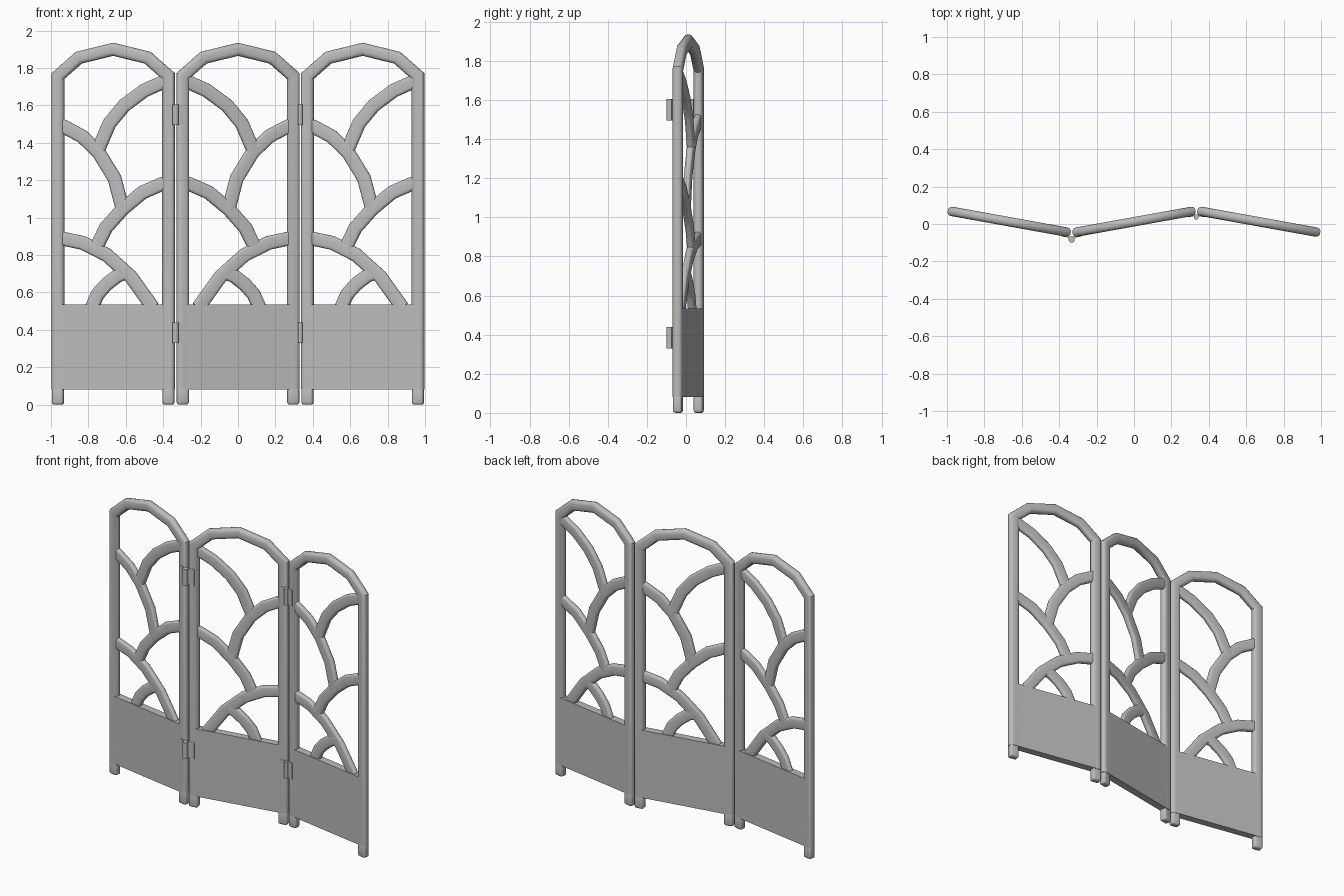
import bpy
import bmesh
import math
from mathutils import Matrix, Vector

cube = bpy.data.objects.get("Cube")
if cube:
    bpy.data.objects.remove(cube, do_unlink=True)

grey = bpy.data.materials.new("plain grey")
grey.use_nodes = True
grey.diffuse_color = (0.5, 0.5, 0.5, 1)
grey.node_tree.nodes["Principled BSDF"].inputs["Base Color"].default_value = grey.diffuse_color

FOLD = math.radians(10.2)
POST_U, POST_W, DEPTH = 0.3, 0.068, 0.05
FOOT_H, BASE_TOP = 0.08, 0.535


def finish(name, bm, matrix):
    bmesh.ops.recalc_face_normals(bm, faces=bm.faces)
    mesh = bpy.data.meshes.new(name)
    bm.to_mesh(mesh)
    bm.free()
    mesh.materials.append(grey)
    obj = bpy.data.objects.new(name, mesh)
    obj.matrix_world = matrix
    bpy.context.collection.objects.link(obj)
    bpy.ops.object.select_all(action='DESELECT')
    bpy.context.view_layer.objects.active = obj
    obj.select_set(True)
    bpy.ops.object.shade_smooth_by_angle(angle=math.radians(32))
    return obj


def rounded_rect(w, d, r, steps=3):
    """Cross-section outline with rounded corners."""
    out = []
    for q, (sx, sy) in enumerate([(1, 1), (-1, 1), (-1, -1), (1, -1)]):
        for i in range(steps + 1):
            a = (q + i / steps) * math.pi / 2
            out.append((sx * (w / 2 - r) + r * math.cos(a),
                        sy * (d / 2 - r) + r * math.sin(a)))
    return out


def sweep(name, path, profile, matrix):
    """Mitred sweep of a profile along a path in the panel plane."""
    bm = bmesh.new()
    pts = [Vector(p) for p in path]
    rings = []
    for i, p in enumerate(pts):
        before = (p - pts[i - 1]).normalized() if i else None
        after = (pts[i + 1] - p).normalized() if i + 1 < len(pts) else None
        before, after = before or after, after or before
        t = (before + after).normalized()
        stretch = 1 / t.dot(before)
        n = Vector((-t.y, t.x)) * stretch
        rings.append([bm.verts.new((p.x + n.x * a, b, p.y + n.y * a)) for a, b in profile])
    k = len(profile)
    for r0, r1 in zip(rings, rings[1:]):
        for j in range(k):
            bm.faces.new((r0[j], r0[(j + 1) % k], r1[(j + 1) % k], r1[j]))
    bm.faces.new(rings[0])
    bm.faces.new(rings[-1])
    return finish(name, bm, matrix)


def box(name, centre, size, matrix, bevel=0.0):
    bm = bmesh.new()
    bmesh.ops.create_cube(bm, size=1, matrix=Matrix.Translation(centre) @ Matrix.Diagonal((*size, 1)))
    if bevel:
        bmesh.ops.bevel(bm, geom=bm.edges[:], offset=bevel, segments=3, profile=0.5, affect='EDGES')
    return finish(name, bm, matrix)


# Arched frame: one half, mirrored over the crown
HALF = [(POST_U, FOOT_H), (POST_U, 1.757), (0.187, 1.855)]
FRAME = [(-u, z) for u, z in HALF] + [(0, 1.9)] + HALF[::-1]

# Overlapping scale-like ribs inside the frame
RIBS = {
    "top_rib": [(0.3, 1.735), (0.26, 1.72), (0.17, 1.68), (0.06, 1.60), (-0.02, 1.505), (-0.09, 1.345)],
    "upper_rib": [(-0.3, 1.5), (-0.262, 1.483), (-0.17, 1.435), (-0.08, 1.35), (0.007, 1.21), (0.055, 1.03)],
    "middle_rib": [(0.3, 1.19), (0.26, 1.178), (0.16, 1.135), (0.05, 1.045), (-0.04, 0.945), (-0.095, 0.835)],
    "lower_rib": [(-0.3, 0.895), (-0.262, 0.885), (-0.165, 0.865), (-0.035, 0.8), (0.095, 0.685), (0.215, 0.52)],
    "small_rib": [(0.08, 0.71), (0.025, 0.69), (-0.035, 0.645), (-0.085, 0.59), (-0.125, 0.5)],
}
HINGE_Z = (0.385, 1.55)
HINGE_H = 0.11

post_profile = rounded_rect(POST_W, DEPTH, 0.021)
rib_profile = rounded_rect(0.074, 0.036, 0.014)

for panel, cx, flip in [("right", -0.667, 1), ("middle", 0, -1), ("left", 0.667, 1)]:
    place = Matrix.Translation((cx, 0.012, 0)) @ Matrix.Rotation(-FOLD * flip, 4, 'Z')
    sweep(panel + "_frame", FRAME, post_profile, place)
    # Solid lower board, flush with the posts
    box(panel + "_base_board", (0, 0, (FOOT_H + BASE_TOP) / 2),
        (2 * POST_U, DEPTH, BASE_TOP - FOOT_H), place)
    for rib, path in RIBS.items():
        sweep(f"{panel}_{rib}", [(u * flip, z) for u, z in path], rib_profile, place)
    for side in (-1, 1):
        box(f"{panel}_foot_{'right' if side < 0 else 'left'}", (side * POST_U, 0, 0.045),
            (0.062, 0.046, 0.09), place, 0.013)
        # Hinge leaves only where another panel adjoins
        if abs(cx + side * 0.667) < 1:
            for z in HINGE_Z:
                box(f"{panel}_hinge_leaf", (side * 0.312, -0.024, z), (0.046, 0.007, HINGE_H), place)

# Hinge barrels
for x, y, r in [(-0.334, -0.083, 0.017), (0.333, 0.036, 0.013)]:
    for z in HINGE_Z:
        bm = bmesh.new()
        bmesh.ops.create_cone(bm, cap_ends=True, segments=16, radius1=r, radius2=r, depth=HINGE_H)
        finish("hinge_barrel", bm, Matrix.Translation((x, y, z)))
